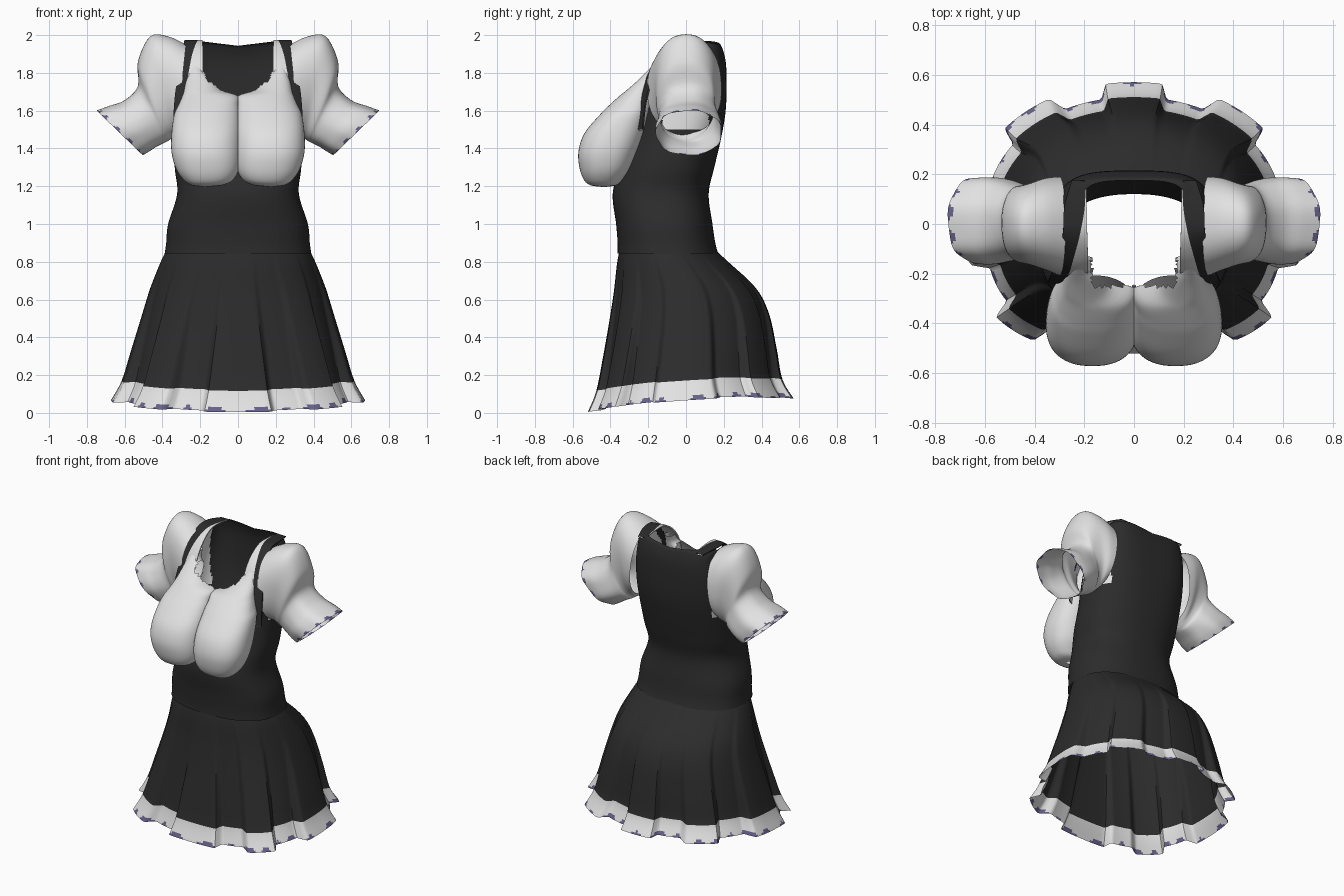
import bpy, bmesh, math
from mathutils import Vector

if "Cube" in bpy.data.objects:
    bpy.data.objects.remove(bpy.data.objects["Cube"])


def material(name, r, g, b):
    m = bpy.data.materials.new(name)
    m.diffuse_color = (r, g, b, 1)
    m.use_nodes = True
    m.node_tree.nodes["Principled BSDF"].inputs["Base Color"].default_value = m.diffuse_color
    return m


MATS = [material("black_cloth", .025, .025, .025),
        material("white_cloth", .76, .76, .76),
        material("violet_lace", .13, .12, .25)]
BLACK, WHITE, VIOLET = 0, 1, 2


def spline(rows, steps):
    """Smoothly interpolate rows of profile numbers (Catmull-Rom)."""
    out = []
    last = len(rows) - 1
    for i in range(last):
        a, b, c, d = (rows[max(0, min(last, i + k))] for k in (-1, 0, 1, 2))
        for s in range(steps):
            t = s / steps
            out.append([q + .5 * t * (r - p + t * (2*p - 5*q + 4*r - w + t * (3*(q - r) + w - p)))
                        for p, q, r, w in zip(a, b, c, d)])
    out.append(list(rows[-1]))
    return out


def sup(a, n):
    """Unit superellipse point."""
    c, s = math.cos(a), math.sin(a)
    return (math.copysign(abs(c) ** (2 / n), c), math.copysign(abs(s) ** (2 / n), s))


def shell(name, rings, colour, keep=lambda p: True, angle=45):
    """Closed-ring loft; colour(centre, row, col) picks the material."""
    bm = bmesh.new()
    vs = [[bm.verts.new(p) for p in r] for r in rings]
    n = len(rings[0])
    for i in range(len(rings) - 1):
        for j in range(n):
            q = (vs[i][j], vs[i][(j + 1) % n], vs[i + 1][(j + 1) % n], vs[i + 1][j])
            c = sum((v.co for v in q), Vector()) / 4
            if keep(c):
                f = bm.faces.new(q)
                f.material_index = colour(c, i, j)
                f.smooth = True
    bmesh.ops.delete(bm, geom=[v for v in bm.verts if not v.link_faces], context='VERTS')
    bmesh.ops.recalc_face_normals(bm, faces=bm.faces)
    me = bpy.data.meshes.new(name)
    bm.to_mesh(me)
    bm.free()
    for m in MATS:
        me.materials.append(m)
    me.set_sharp_from_angle(angle=math.radians(angle))
    ob = bpy.data.objects.new(name, me)
    bpy.context.collection.objects.link(ob)
    return ob


def lace(row_from_hem, j, period):
    """Scattered violet scallops on the two rows next to a hem."""
    a = 2 * math.pi * j / period
    level = math.sin(a) + .5 * math.sin(a * .37 + 1)
    return VIOLET if row_from_hem < 2 and level > (-.1, .5)[row_from_hem] else WHITE


# Bodice: z, half width, front y, back y, squareness
bodice_rows = spline([
    (.845, .388, -.362, .17, 2.4), (.90, .38, -.362, .155, 2.4), (1.0, .37, -.37, .14, 2.4),
    (1.16, .322, -.388, .12, 2.4), (1.3, .335, -.35, .15, 2.4), (1.45, .335, -.30, .185, 2.5),
    (1.6, .33, -.26, .21, 2.8), (1.75, .318, -.21, .215, 3.2), (1.87, .295, -.15, .21, 3.5),
    (1.95, .275, -.09, .19, 3.5), (1.968, .21, -.05, .175, 3.5)], 6)
SEG = 120
rings = []
for z, hx, yf, yb, n in bodice_rows:
    ring = []
    for j in range(SEG):
        c, s = sup(2 * math.pi * j / SEG, n)
        x = hx * c
        dip = .025 * max(0, 1 - abs(x) / .2) * max(0, (z - 1.8) / .17)
        ring.append((x, (yf + yb) / 2 + (yb - yf) / 2 * s, z - dip))
    rings.append(ring)


def bodice_colour(p, i, j):
    armhole = abs(p.x) > .28 and 1.5 < p.z < 1.9 and -.13 < p.y < .12
    return WHITE if armhole else BLACK


shell("bodice", rings, bodice_colour,
      lambda p: not (p.y < .04 and p.z > 1.55 and abs(p.x) < (.25 if p.z < 1.95 else 1)))

# Shoulder straps with the blouse edge inside: blouse x, inner x, outer x, y, z
strap_rows = spline([
    (.20, .298, .345, -.262, 1.50), (.19, .288, .337, -.245, 1.65), (.185, .262, .318, -.20, 1.80),
    (.185, .242, .297, -.135, 1.90), (.188, .217, .285, -.04, 1.966), (.19, .198, .28, .07, 1.972),
    (.192, .195, .25, .175, 1.955)], 6)
for side, sx in (("left", 1), ("right", -1)):
    rings = []
    for xa, xb, xc, y, z in strap_rows:
        top = [(xa, y, z), (xb, y, z), (xc, y + .03 * max(0, min(1, -y * 8)), z)]
        low = [(x, v + (.007 if y < 0 else 0), w - .006) for x, v, w in reversed(top)]
        rings.append([(sx * x, v, w) for x, v, w in top + low])
    shell(side + "_shoulder_strap", rings, lambda p, i, j: BLACK if j in (1, 2) else WHITE)

# Bust cups: z, inner x, outer x, front y, back y
cup_rows = spline([
    (1.197, .155, .19, -.45, -.42), (1.205, .085, .245, -.505, -.37), (1.23, .03, .285, -.538, -.34),
    (1.29, -.005, .327, -.562, -.295), (1.38, -.015, .352, -.57, -.255), (1.48, -.015, .352, -.538, -.215),
    (1.58, -.01, .338, -.455, -.185), (1.63, -.005, .315, -.405, -.17), (1.68, .002, .294, -.35, -.16),
    (1.71, .09, .285, -.312, -.15), (1.765, .13, .274, -.25, -.13), (1.81, .183, .26, -.205, -.12),
    (1.86, .19, .25, -.16, -.10)], 4)
for side, sx in (("left", 1), ("right", -1)):
    rings = []
    for z, xi, xo, yf, yb in cup_rows:
        ring = []
        for j in range(64):
            c, s = sup(2 * math.pi * j / 64, 2.35)
            ring.append((sx * ((xi + xo) / 2 + (xo - xi) / 2 * c),
                         (yf + yb) / 2 + (yb - yf) / 2 * s, z))
        rings.append(ring)

    def cup_keep(p):
        neck_hole = p.z > 1.5 and abs(p.x) < .17 and p.y > -.25
        return not neck_hole and p.x * sx > -.004

    shell(side + "_bust_cup", rings, lambda p, i, j: WHITE, cup_keep)

# Puffed sleeves: top x, top z, bottom x, bottom z, centre y, half depth
sleeve_rows = spline([
    (.275, 1.95, .325, 1.48, -.008, .198), (.37, 1.993, .34, 1.465, 0, .185),
    (.465, 1.993, .355, 1.45, 0, .165), (.53, 1.86, .37, 1.44, 0, .155),
    (.53, 1.73, .385, 1.432, .01, .15), (.60, 1.655, .43, 1.41, .015, .165),
    (.68, 1.625, .47, 1.385, .015, .175), (.748, 1.60, .505, 1.365, .015, .172)], 5)
for side, sx in (("left", 1), ("right", -1)):
    rings = []
    for i, (tx, tz, bx, bz, yc, w) in enumerate(sleeve_rows):
        t = i / (len(sleeve_rows) - 1)
        ring = []
        for j in range(96):
            a = 2 * math.pi * j / 96
            c, s = sup(a, 2.25)
            k = 1 + .02 * t * t * math.sin(7 * a)     # soft gathers at the cuff
            ring.append((sx * ((tx + bx) / 2 + (tx - bx) / 2 * c * k), yc + w * s * k,
                         (tz + bz) / 2 + (tz - bz) / 2 * c * k))
        rings.append(ring)
    end = len(rings) - 2
    shell(side + "_sleeve", rings, lambda p, i, j: lace(end - i, j, 8))

# Pleated skirt: z, half width, front y, back y
skirt_rows = spline([
    (.875, .375, -.35, .15), (.80, .41, -.365, .225), (.65, .465, -.382, .37),
    (.50, .508, -.405, .44), (.30, .565, -.44, .48), (.125, .615, -.475, .51),
    (.012, .672, -.52, .57)], 6)
SEG = 320
rings = []
for z, hx, yf, yb in skirt_rows:
    t = (.875 - z) / .865
    ring = []
    for j in range(SEG):
        a = 2 * math.pi * j / SEG
        c, s = sup(a, 2.1 if math.sin(a) > 0 else 2.1 + .7 * t)
        phase = 8 * (a - .1 * math.sin(2 * a) - math.pi / 2)
        pleat = max(0, min(1, math.cos(phase) * 2.2 + .8))
        k = 1 - .11 * t * (1 - pleat)
        rise = t * (.036 + .036 * s + .028 * c * c + .006 * (1 - pleat))
        ring.append((hx * c * k, (yf + yb) / 2 + (yb - yf) / 2 * s * k, z + rise - .008))
    rings.append(ring)
hem = len(rings) - 2


def skirt_colour(p, i, j):
    return lace(hem - i, j, 11) if i > hem - 6 else BLACK


shell("pleated_skirt", rings, skirt_colour, angle=35)
